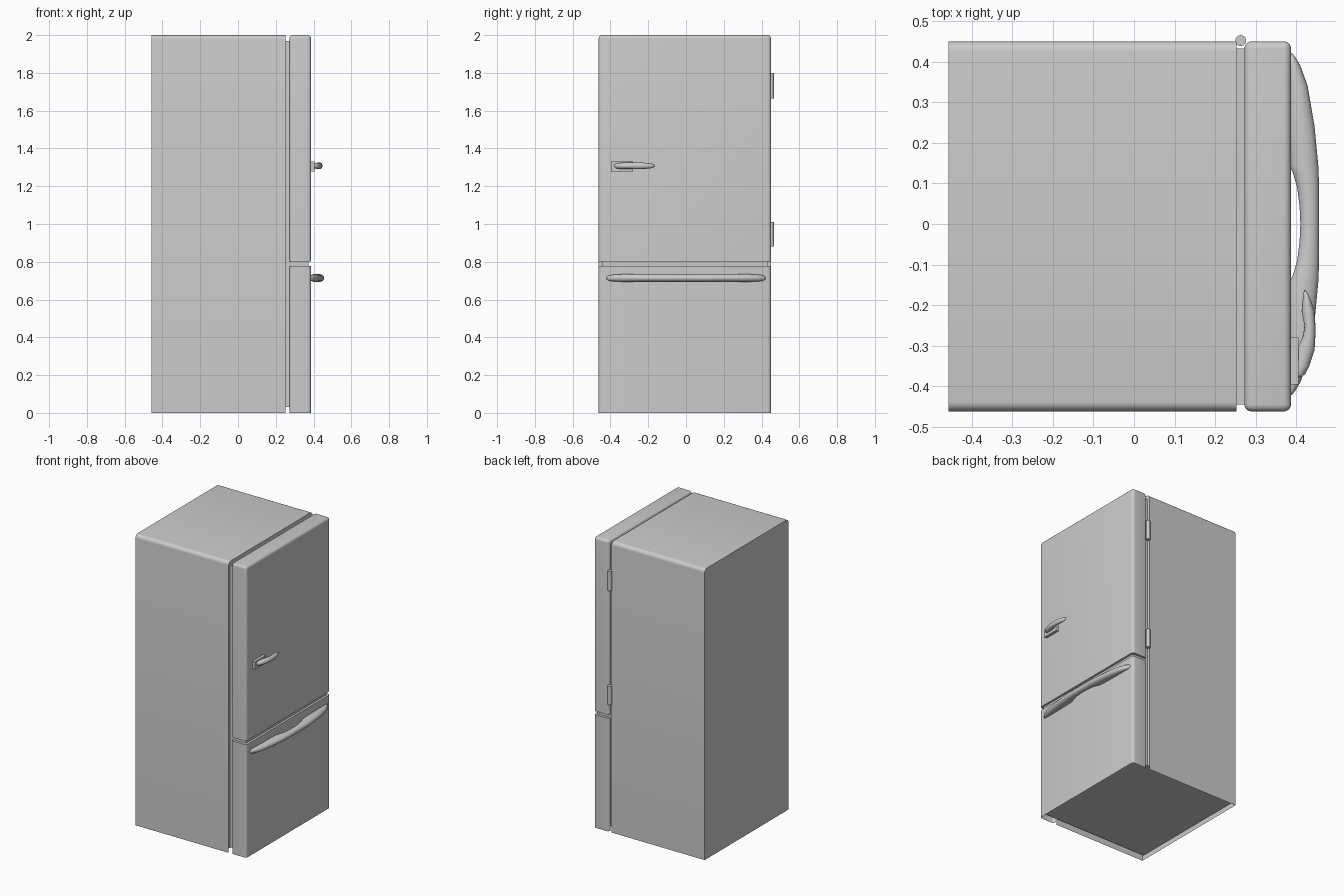
import bpy, bmesh, math

if "Cube" in bpy.data.objects:
    bpy.data.objects.remove(bpy.data.objects["Cube"])

Y0, Y1 = -0.462, 0.45      # cabinet width limits
GAP_BACK, GAP_FRONT = 0.252, 0.272


def finish(bm, name, angle=35):
    me = bpy.data.meshes.new(name)
    bm.to_mesh(me)
    bm.free()
    ob = bpy.data.objects.new(name, me)
    bpy.context.collection.objects.link(ob)
    bpy.ops.object.select_all(action='DESELECT')
    ob.select_set(True)
    bpy.context.view_layer.objects.active = ob
    bpy.ops.object.shade_smooth_by_angle(angle=math.radians(angle))
    return ob


def box(name, lo, hi, pick=None, radius=0.0, open_bottom=None):
    """Box between two corners; pick(a, b) chooses the edges to round.
    open_bottom = x of the gap-side wall: hollow underside, wall trimmed."""
    bm = bmesh.new()
    bmesh.ops.create_cube(bm, size=1)
    for v in bm.verts:
        for i in range(3):
            v.co[i] = hi[i] if v.co[i] > 0 else lo[i]
    if pick:
        edges = [e for e in bm.edges if pick(e.verts[0].co, e.verts[1].co)]
        bmesh.ops.bevel(bm, geom=edges, offset=radius, segments=5,
                        profile=0.5, affect='EDGES')
    if open_bottom is not None:
        bmesh.ops.bisect_plane(bm, geom=bm.verts[:] + bm.edges[:] + bm.faces[:],
                               plane_co=(0, 0, 0.03), plane_no=(0, 0, 1))
        bm.normal_update()
        dead = []
        for f in bm.faces:
            c = f.calc_center_median()
            wall = abs(f.normal.x) > 0.99 and abs(c.x - open_bottom) < 1e-4
            if f.normal.z < -0.9 or (wall and c.z < 0.03):
                dead.append(f)
        bmesh.ops.delete(bm, geom=dead, context='FACES')
    return finish(bm, name)


def loft_handle(name, stations, zc, sides=16):
    """Elliptical rings along y: (y, inner x, outer x, half height)."""
    bm = bmesh.new()
    rings = []
    for y, xi, xo, h in stations:
        cx, r = (xi + xo) / 2, (xo - xi) / 2
        ring = []
        for k in range(sides):
            a = 2 * math.pi * k / sides
            ring.append(bm.verts.new((cx + r * math.cos(a), y, zc + h * math.sin(a))))
        rings.append(ring)
    for a, b in zip(rings, rings[1:]):
        for k in range(sides):
            n = (k + 1) % sides
            bm.faces.new((a[k], a[n], b[n], b[k]))
    bm.faces.new(rings[0])
    bm.faces.new(rings[-1])
    bmesh.ops.recalc_face_normals(bm, faces=bm.faces)
    return finish(bm, name, 50)


# cabinet: top long edges rounded, hollow underside
box("cabinet", (-0.457, Y0, 0), (GAP_BACK, Y1, 2),
    lambda a, b: a.z > 1 and b.z > 1 and abs(a.y - b.y) < 1e-5,
    0.025, open_bottom=GAP_BACK)

# inner core: seal between cabinet and doors, and recessed floor
box("inner_core", (-0.452, -0.445, 0.03), (0.372, 0.433, 1.97))

# doors: every edge rounded except those at the split and the floor
box("upper_door", (GAP_FRONT, Y0, 0.802), (0.387, Y1, 2),
    lambda a, b: max(a.z, b.z) > 1.5, 0.018)
box("lower_door", (GAP_FRONT, Y0, 0), (0.387, Y1, 0.778),
    lambda a, b: abs(a.z - b.z) > 0.1, 0.018, open_bottom=GAP_FRONT)

# hinges
for label, za, zb in (("upper", 1.665, 1.8), ("lower", 0.88, 1.01)):
    bm = bmesh.new()
    bmesh.ops.create_cone(bm, cap_ends=True, segments=20, radius1=0.0135,
                          radius2=0.0135, depth=zb - za)
    bmesh.ops.translate(bm, verts=bm.verts, vec=(0.263, 0.452, (za + zb) / 2))
    finish(bm, label + "_hinge")

# drawer handle: half profile mirrored about its middle
half = [(0.421, 0.380, 0.389, 0.006), (0.412, 0.380, 0.397, 0.013),
        (0.39, 0.380, 0.410, 0.017), (0.34, 0.380, 0.428, 0.020),
        (0.24, 0.380, 0.445, 0.022), (0.145, 0.382, 0.454, 0.022),
        (0.125, 0.392, 0.455, 0.022), (0.09, 0.402, 0.456, 0.021),
        (0.045, 0.408, 0.456, 0.020)]
middle = [(0.0, 0.410, 0.456, 0.020)]
bar = half + middle + [(-y, a, b, h) for y, a, b, h in reversed(half)]
loft_handle("drawer_handle", bar, 0.714)

# door latch: mounting plate and curved lever
box("latch_plate", (0.38, -0.396, 1.277), (0.406, -0.28, 1.33))
lever = [(-0.38, 0.398, 0.406, 0.006), (-0.37, 0.398, 0.422, 0.013),
         (-0.35, 0.398, 0.432, 0.016), (-0.31, 0.400, 0.445, 0.017),
         (-0.295, 0.408, 0.446, 0.017), (-0.275, 0.417, 0.447, 0.017),
         (-0.25, 0.420, 0.447, 0.017), (-0.215, 0.413, 0.445, 0.016),
         (-0.185, 0.416, 0.435, 0.013), (-0.17, 0.418, 0.428, 0.009),
         (-0.163, 0.419, 0.423, 0.003)]
loft_handle("latch_lever", lever, 1.308)
